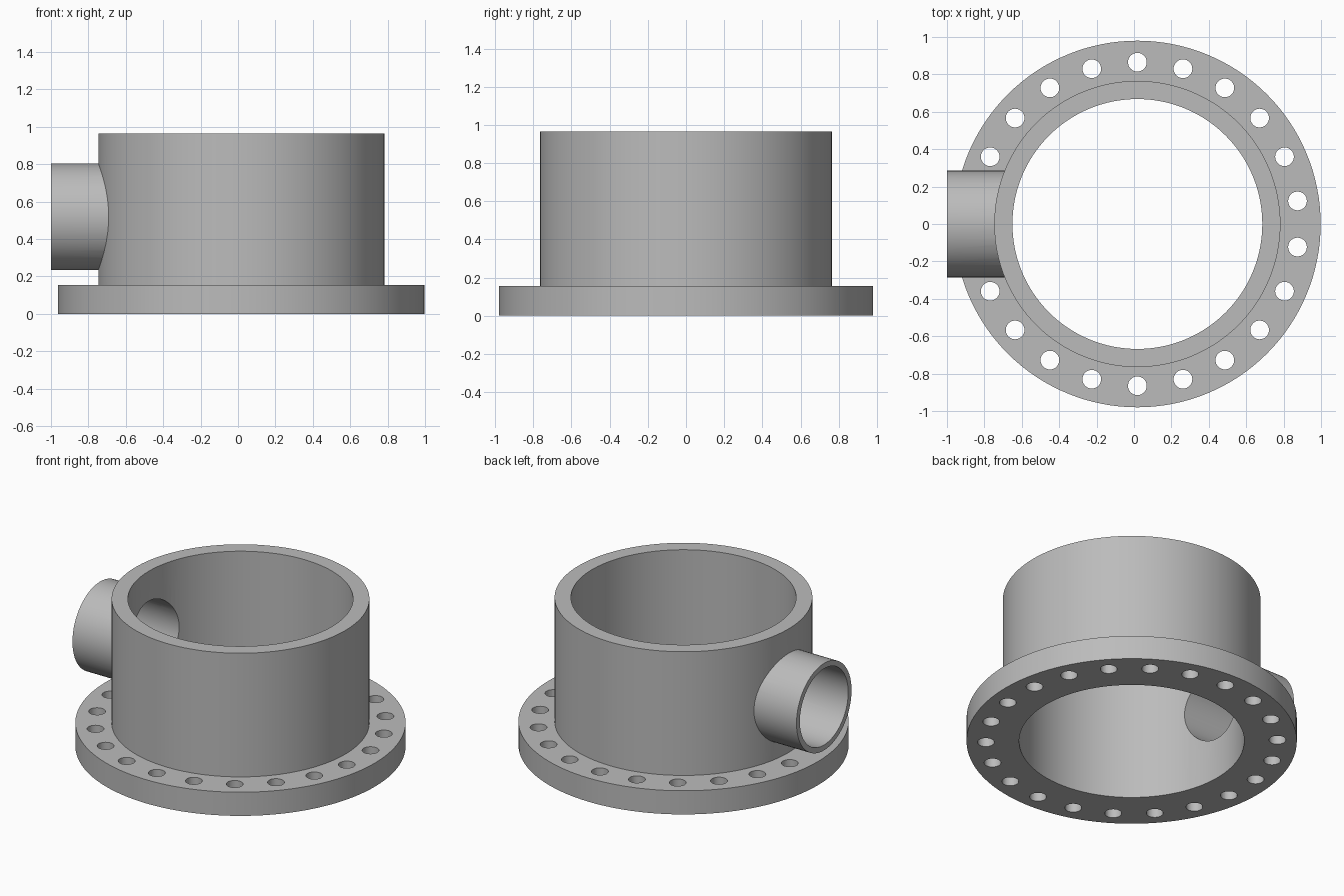
import bpy, bmesh, math
from mathutils import Matrix, Vector

cube = bpy.data.objects.get("Cube")
if cube:
    bpy.data.objects.remove(cube, do_unlink=True)

AXIS_X = 0.018         # vertical axis of the body
R_FLANGE, R_BODY, R_BORE = 0.98, 0.765, 0.668
H_FLANGE, H_BODY = 0.155, 0.965
R_PIPE, R_PIPE_BORE, Z_PIPE = 0.285, 0.25, 0.52
HOLES, R_BOLTS, R_HOLE = 22, 0.865, 0.05

steel = bpy.data.materials.new("grey_steel")
steel.use_nodes = True
colour = (0.5, 0.5, 0.5, 1)
steel.diffuse_color = colour
steel.node_tree.nodes["Principled BSDF"].inputs["Base Color"].default_value = colour


def make_object(name, bm, matrix):
    bmesh.ops.recalc_face_normals(bm, faces=bm.faces[:])
    bm.transform(matrix)
    mesh = bpy.data.meshes.new(name)
    bm.to_mesh(mesh)
    bm.free()
    mesh.materials.append(steel)
    obj = bpy.data.objects.new(name, mesh)
    bpy.context.collection.objects.link(obj)
    return obj


def lathe(name, profile, matrix, steps):
    """Spin a closed (radius, height) outline around z."""
    bm = bmesh.new()
    verts = [bm.verts.new((r, 0, z)) for r, z in profile]
    edges = [bm.edges.new((v, verts[i - 1])) for i, v in enumerate(verts)]
    bmesh.ops.spin(bm, geom=verts + edges, cent=(0, 0, 0), axis=(0, 0, 1),
                   angle=math.tau, steps=steps)
    bmesh.ops.remove_doubles(bm, verts=bm.verts[:], dist=0.0001)
    return make_object(name, bm, matrix)


def add_cylinder(bm, radius, depth, centre, segments):
    bmesh.ops.create_cone(bm, cap_ends=True, segments=segments, radius1=radius,
                          radius2=radius, depth=depth,
                          matrix=Matrix.Translation(centre))


def cut(target, cutter):
    mod = target.modifiers.new("cut", 'BOOLEAN')
    mod.operation = 'DIFFERENCE'
    mod.solver = 'EXACT'
    mod.object = cutter
    cutter.hide_render = True
    bpy.context.view_layer.objects.active = target
    bpy.ops.object.modifier_apply(modifier=mod.name)
    bpy.data.objects.remove(cutter, do_unlink=True)


upright = Matrix.Translation((AXIS_X, 0, 0))
sideways = Matrix.Translation((0, 0, Z_PIPE)) @ Matrix.Rotation(-math.pi / 2, 4, 'Y')

# Flange and cylinder wall in one turned piece
body = lathe("flanged_body", [
    (R_BORE, 0), (R_FLANGE, 0), (R_FLANGE, H_FLANGE),
    (R_BODY, H_FLANGE), (R_BODY, H_BODY), (R_BORE, H_BODY)], upright, 128)

# Ring of bolt holes
bm = bmesh.new()
for i in range(HOLES):
    a = math.pi / 2 + math.tau * i / HOLES
    add_cylinder(bm, R_HOLE, 0.3,
                 Vector((R_BOLTS * math.cos(a), R_BOLTS * math.sin(a), H_FLANGE / 2)), 32)
cut(body, make_object("bolt_hole_cutter", bm, upright))

# Port through the wall
bm = bmesh.new()
add_cylinder(bm, R_PIPE_BORE, 0.6, Vector((0, 0, 0.7)), 64)
cut(body, make_object("port_cutter", bm, sideways))

# Side pipe, trimmed to the curve of the wall
pipe = lathe("side_pipe", [
    (R_PIPE_BORE, 0.4), (R_PIPE, 0.4), (R_PIPE, 1), (R_PIPE_BORE, 1)], sideways, 64)
bm = bmesh.new()
add_cylinder(bm, R_BODY - 0.01, 2, Vector((0, 0, 0.5)), 128)
cut(pipe, make_object("wall_cutter", bm, upright))

# Smooth round faces, sharp rims
bpy.ops.object.select_all(action='DESELECT')
for obj in (body, pipe):
    obj.select_set(True)
bpy.context.view_layer.objects.active = body
bpy.ops.object.shade_smooth_by_angle(angle=math.radians(30))
